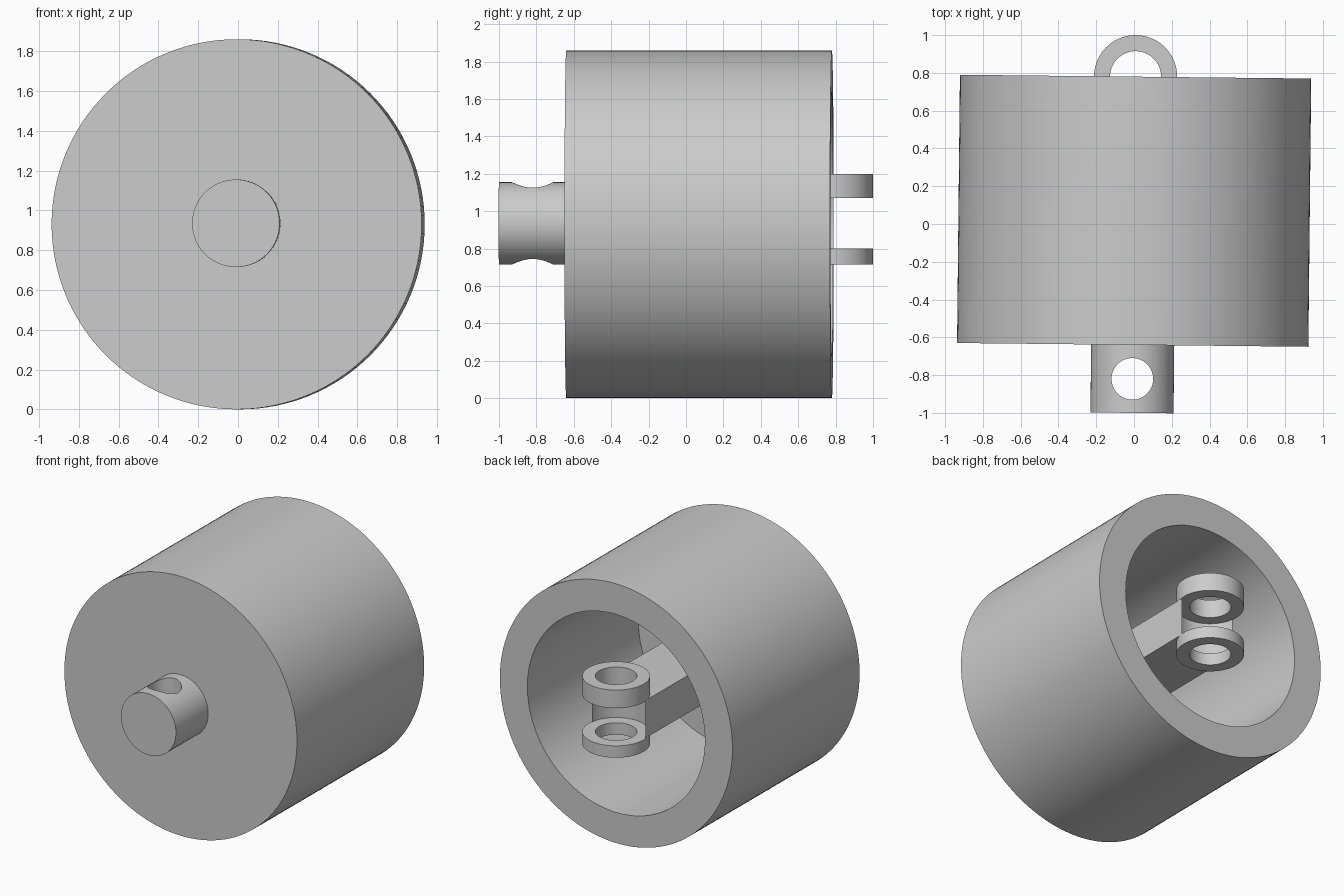
import bpy, bmesh, math
from mathutils import Matrix

if "Cube" in bpy.data.objects:
    bpy.data.objects.remove(bpy.data.objects["Cube"])

SEGMENTS = 128
MID = 0.93                                   # height of the main axis
TURN = Matrix.Rotation(-0.0107, 4, 'Z')      # slight twist of the whole assembly
ALONG_Y = Matrix.Rotation(-math.pi / 2, 4, 'X')

grey = bpy.data.materials.new("plain grey")
grey.use_nodes = True
grey.diffuse_color = (0.6, 0.6, 0.6, 1)
grey.node_tree.nodes["Principled BSDF"].inputs["Base Color"].default_value = (0.6, 0.6, 0.6, 1)


def make(name, bm):
    bmesh.ops.recalc_face_normals(bm, faces=bm.faces)
    mesh = bpy.data.meshes.new(name)
    bm.to_mesh(mesh)
    bm.free()
    mesh.materials.append(grey)
    obj = bpy.data.objects.new(name, mesh)
    bpy.context.collection.objects.link(obj)
    return obj


def lathe(name, profile, matrix, closed=False):
    """Revolve (radius, height) points about the local z axis."""
    bm = bmesh.new()
    verts = [bm.verts.new((r, 0, h)) for r, h in profile]
    edges = [bm.edges.new(pair) for pair in zip(verts, verts[1:])]
    if closed:
        edges.append(bm.edges.new((verts[-1], verts[0])))
    bmesh.ops.spin(bm, geom=verts + edges, cent=(0, 0, 0), axis=(0, 0, 1),
                   angle=math.tau, steps=SEGMENTS, use_duplicate=False)
    bmesh.ops.remove_doubles(bm, verts=bm.verts, dist=1e-5)
    bm.transform(matrix)
    return make(name, bm)


def cylinder(name, radius, low, high, matrix):
    return lathe(name, [(0, low), (radius, low), (radius, high), (0, high)], matrix)


def box(name, x, y, z):
    bm = bmesh.new()
    bmesh.ops.create_cube(bm, size=1)
    size = [b - a for a, b in (x, y, z)]
    centre = [(a + b) / 2 for a, b in (x, y, z)]
    bm.transform(Matrix.Translation(centre) @ Matrix.Diagonal((*size, 1)))
    return make(name, bm)


def cut(obj, cutter):
    mod = obj.modifiers.new("cut", 'BOOLEAN')
    mod.operation, mod.solver, mod.object = 'DIFFERENCE', 'EXACT', cutter
    bpy.context.view_layer.objects.active = obj
    bpy.ops.object.modifier_apply(modifier=mod.name)
    bpy.data.objects.remove(cutter)


def upright(y):
    return Matrix.Translation((0, y, 0))


axis = Matrix.Translation((0, 0, MID)) @ ALONG_Y

# Open drum with a thick wall and a closed front
drum = lathe("drum_housing", [(0, -0.64), (0.93, -0.64), (0.93, 0.78),
                              (0.71, 0.78), (0.71, -0.46), (0, -0.46)], axis)

# Front stub with a vertical pin hole
stub = cylinder("front_stub", 0.22, -1.0, -0.64,
                Matrix.Translation((0, 0, MID + 0.005)) @ ALONG_Y)
cut(stub, cylinder("pin_hole_cutter", 0.11, 0.5, 1.4, upright(-0.82)))

# Inner arm with a scooped end
arm = box("inner_arm", (-0.214, 0.214), (-0.47, 0.78), (0.8, 1.07))
cut(arm, cylinder("scoop_cutter", 0.216, 0.6, 1.3, upright(0.78)))

# Pair of clevis rings at the end of the arm
rings = [lathe(name, [(0.135, low), (0.22, low), (0.22, high), (0.135, high)],
               upright(0.78), closed=True)
         for name, low, high in (("lower_ring", 0.715, 0.8), ("upper_ring", 1.07, 1.2))]

# Final twist and smooth shading with crisp rims
bpy.ops.object.select_all(action='DESELECT')
for obj in [drum, stub, arm] + rings:
    obj.data.transform(TURN)
    obj.select_set(True)
bpy.context.view_layer.objects.active = drum
bpy.ops.object.shade_smooth_by_angle(angle=math.radians(30))
